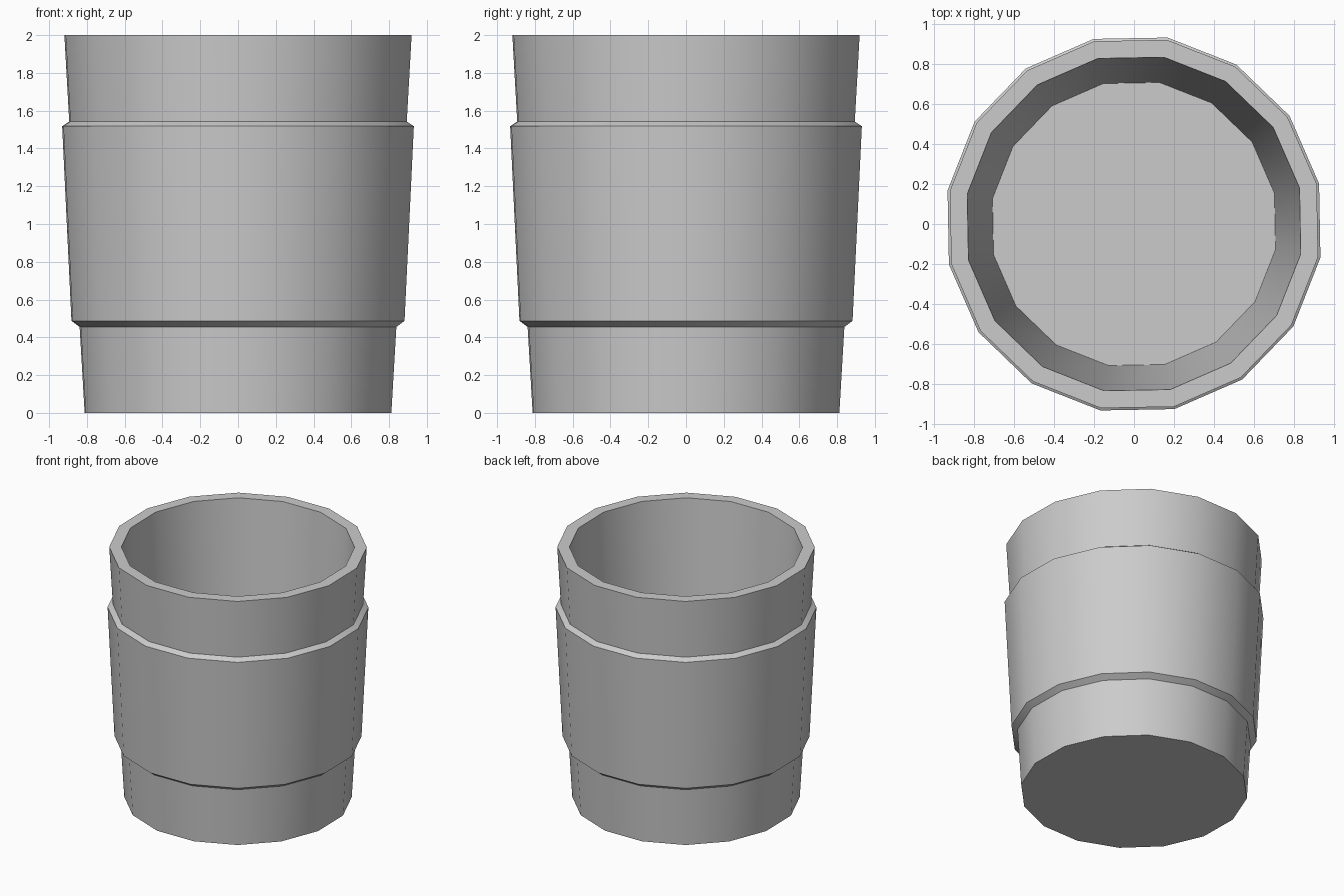
import bpy, bmesh
from math import cos, sin, pi, radians

cube = bpy.data.objects.get("Cube")
if cube:
    bpy.data.objects.remove(cube)

SIDES = 16
TURN = radians(12.3)

grey = bpy.data.materials.new("plain grey")
grey.use_nodes = True
colour = (0.6, 0.6, 0.6, 1)
grey.diffuse_color = colour
grey.node_tree.nodes["Principled BSDF"].inputs["Base Color"].default_value = colour


def lathe(name, profile):
    """Revolve (radius, z) points and cap both ends of the profile."""
    bm = bmesh.new()
    rings = []
    for r, z in profile:
        angles = [TURN + 2 * pi * i / SIDES for i in range(SIDES)]
        rings.append([bm.verts.new((r * cos(a), r * sin(a), z)) for a in angles])
    for low, high in zip(rings, rings[1:]):
        for i in range(SIDES):
            j = (i + 1) % SIDES
            bm.faces.new((low[i], low[j], high[j], high[i]))
    bm.faces.new(rings[0][::-1])
    bm.faces.new(rings[-1])
    mesh = bpy.data.meshes.new(name)
    bm.to_mesh(mesh)
    bm.free()
    mesh.materials.append(grey)
    obj = bpy.data.objects.new(name, mesh)
    bpy.context.collection.objects.link(obj)
    bpy.ops.object.select_all(action="DESELECT")
    obj.select_set(True)
    bpy.context.view_layer.objects.active = obj
    bpy.ops.object.shade_smooth_by_angle(angle=radians(30))
    return obj


# Tapered cup: base, stepped grip sleeve, rim, inner wall and floor
lathe("cup", [
    (0.825, 0), (0.852, 0.455),
    (0.896, 0.487), (0.946, 1.518),
    (0.908, 1.542), (0.934, 2),
    (0.846, 2), (0.718, 0.08),
])
